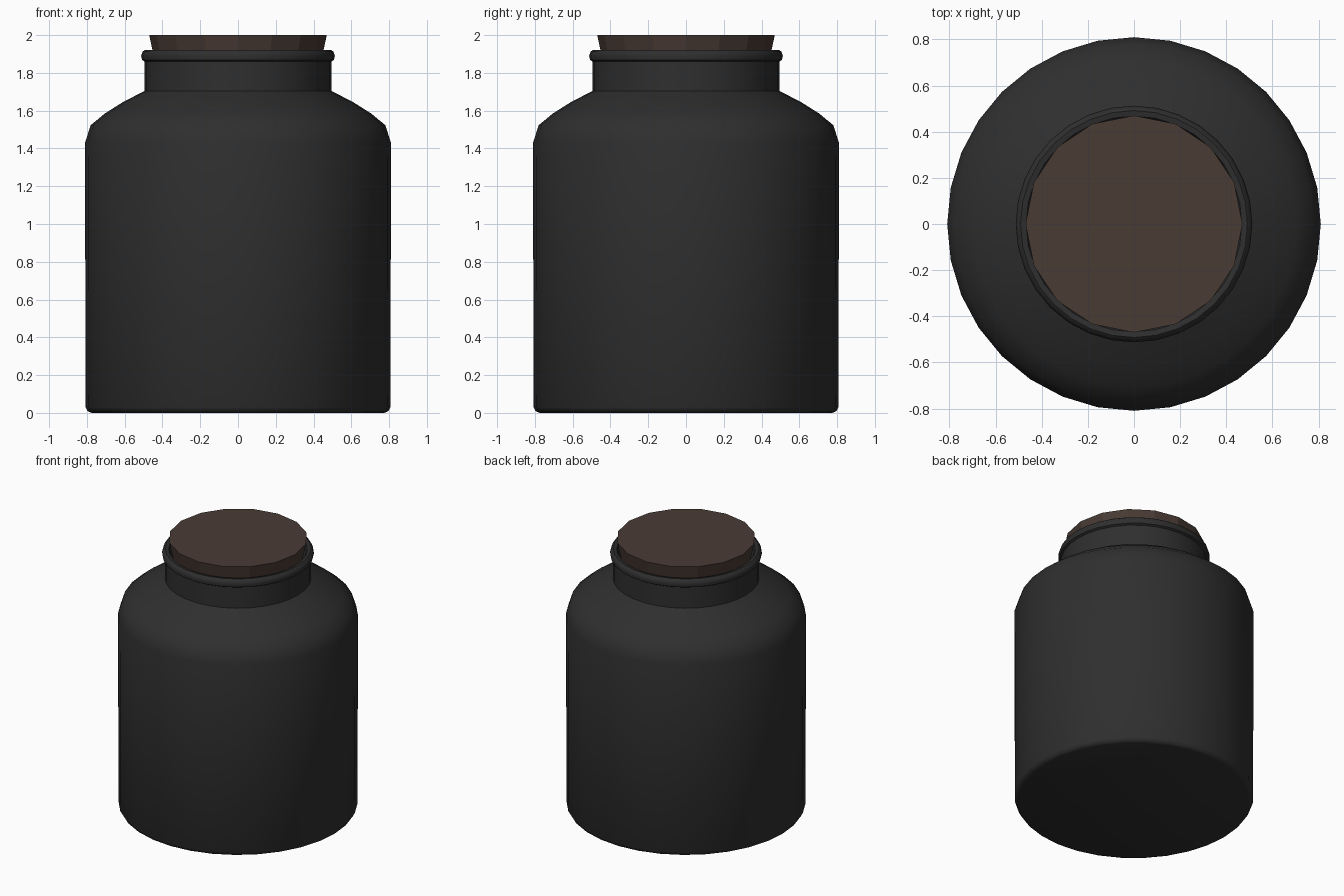
import bpy, bmesh, math

if "Cube" in bpy.data.objects:
    bpy.data.objects.remove(bpy.data.objects["Cube"])


def material(name, rgb):
    m = bpy.data.materials.new(name)
    m.diffuse_color = (*rgb, 1)
    m.use_nodes = True
    m.node_tree.nodes["Principled BSDF"].inputs["Base Color"].default_value = m.diffuse_color
    return m


def lathe(name, profile, sides, mat, angle):
    """Spin an (r, z) profile round z; r = 0 ends become capped centres."""
    bm = bmesh.new()
    rings = []
    for r, z in profile:
        rings.append([bm.verts.new((r * math.cos(2 * math.pi * i / sides),
                                    r * math.sin(2 * math.pi * i / sides), z))
                      for i in range(sides)])
    for a, b in zip(rings, rings[1:]):
        for i in range(sides):
            j = (i + 1) % sides
            bm.faces.new((a[i], a[j], b[j], b[i]))
    bm.faces.new(rings[0][::-1])
    bm.faces.new(rings[-1])
    me = bpy.data.meshes.new(name)
    bm.to_mesh(me)
    bm.free()
    me.materials.append(mat)
    ob = bpy.data.objects.new(name, me)
    bpy.context.collection.objects.link(ob)
    bpy.ops.object.select_all(action='DESELECT')
    ob.select_set(True)
    bpy.context.view_layer.objects.active = ob
    bpy.ops.object.shade_smooth_by_angle(angle=math.radians(angle))
    return ob


glass = material("dark_glass", (0.028, 0.028, 0.028))
cork = material("brown_cork", (0.066, 0.043, 0.034))

# Jar: base, wall, rounded shoulder, neck, rolled lip, inside of neck
lathe("jar", [(0.775, 0), (0.795, 0.008), (0.807, 0.03), (0.81, 1.43),
              (0.78, 1.523), (0.705, 1.585), (0.61, 1.645), (0.494, 1.705),
              (0.494, 1.86), (0.508, 1.868), (0.513, 1.89), (0.506, 1.912),
              (0.492, 1.922), (0.468, 1.918), (0.46, 1.90), (0.46, 1.7)],
      32, glass, 40)

# Tapered stopper
lathe("stopper", [(0.41, 1.72), (0.47, 2.0)], 16, cork, 20)
